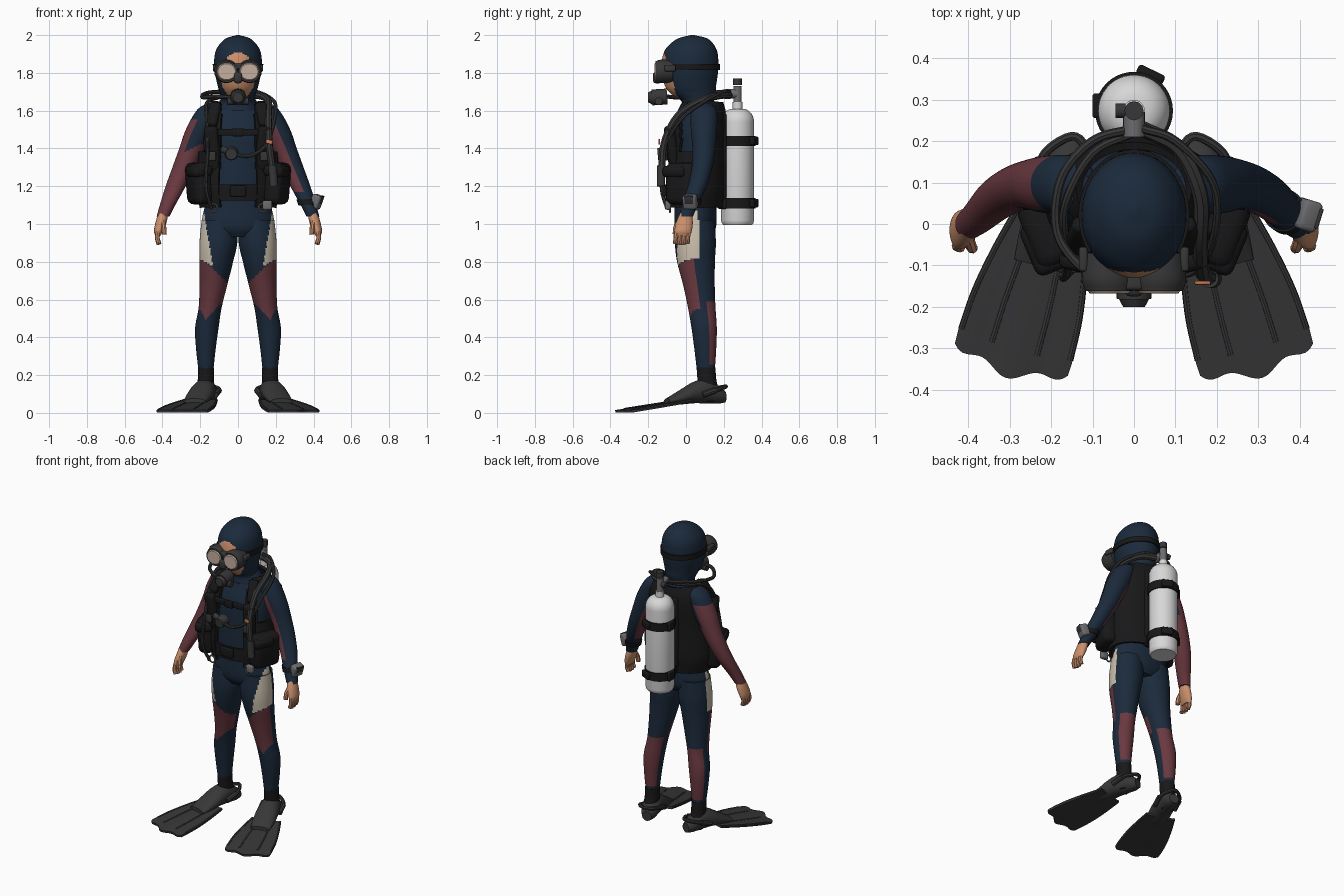
import bpy, bmesh, math
from mathutils import Vector, Matrix
if "Cube" in bpy.data.objects:
    bpy.data.objects.remove(bpy.data.objects["Cube"])

def material(name, *rgb):
    m = bpy.data.materials.new(name)
    m.use_nodes = True
    m.diffuse_color = (*rgb, 1)
    node = next(n for n in m.node_tree.nodes if n.type == 'BSDF_PRINCIPLED')
    node.inputs["Base Color"].default_value = (*rgb, 1)
    return m

navy = material("navy neoprene", .011, .023, .044)
maroon = material("maroon neoprene", .14, .04, .05)
cream = material("cream panel", .6, .53, .42)
skin = material("skin", .6, .28, .15)
black = material("black fabric", .009, .009, .01)
rubber = material("dark grey rubber", .038, .038, .04)
steel = material("grey metal", .15, .15, .16)
white = material("white tank paint", .68, .68, .68)
glass = material("mask glass", .56, .43, .35)
orange = material("orange tag", .6, .2, .1)

def add_object(name, data, mats, mirror):
    for m in mats:
        data.materials.append(m)
    ob = bpy.data.objects.new(name, data)
    bpy.context.collection.objects.link(ob)
    if mirror:
        ob.modifiers.new("mirror", 'MIRROR')
    made.append(ob)
    return ob

def finish(name, bm, mats, mirror=False, rule=None, matrix=Matrix()):
    """Turn a bmesh into an object, colouring its faces by rule(centre, normal)."""
    bm.transform(matrix)
    bmesh.ops.recalc_face_normals(bm, faces=bm.faces)
    for f in bm.faces if rule else ():
        f.material_index = rule(f.calc_center_median(), f.normal)
    me = bpy.data.meshes.new(name)
    bm.to_mesh(me)
    return add_object(name, me, mats, mirror)

def thicken(ob, t, offset=1):
    mod = ob.modifiers.new("thickness", 'SOLIDIFY')
    mod.thickness, mod.offset = t, offset

def smooth(pts, n):
    """Smooth path through points of any dimension."""
    p = [Vector(q) for q in pts]
    p = [p[0] * 2 - p[1]] + p + [p[-1] * 2 - p[-2]]
    out = []
    for a, b, c, d in zip(p, p[1:], p[2:], p[3:]):
        for t in (i / n for i in range(n)):
            out.append(b + (c - a) * (t / 2) + (a * 2 - b * 5 + c * 4 - d) * (t * t / 2)
                       + (b * 3 - a - c * 3 + d) * (t ** 3 / 2))
    return out + [p[-2]]

def loft(name, rings, mats, n=6, seg=40, caps=True, along='z', keep=lambda c: True, **kw):
    """Skin over ellipses given as x, y, z, half width, half depth."""
    bm, rows = bmesh.new(), []
    turns = [(math.cos(k * math.tau / seg), math.sin(k * math.tau / seg)) for k in range(seg)]
    for x, y, z, a, b in smooth(rings, n):
        rows.append([bm.verts.new((x + a * c, y + b * s, z) if along == 'z' else (x + a * c, y, z + b * s))
                     for c, s in turns])
    for lo, hi in zip(rows, rows[1:]):
        for k in range(seg):
            bm.faces.new((lo[k - 1], lo[k], hi[k], hi[k - 1]))
    for row in (rows[0], rows[-1]) if caps else ():
        bm.faces.new(row)
    bmesh.ops.delete(bm, geom=[f for f in bm.faces if not keep(f.calc_center_median())], context='FACES')
    return finish(name, bm, mats, **kw)

def box(name, loc, size, mat, bevel=.01, rot=(0, 0, 0), mirror=False):
    bm = bmesh.new()
    bmesh.ops.create_cube(bm, size=1)
    turn = Matrix.Rotation(rot[2], 4, 'Z') @ Matrix.Rotation(rot[1], 4, 'Y') @ Matrix.Rotation(rot[0], 4, 'X')
    bm.transform(Matrix.Translation(loc) @ turn @ Matrix.Diagonal((*size, 1)))
    bmesh.ops.bevel(bm, geom=bm.edges[:], offset=bevel, segments=3, profile=.5, affect='EDGES')
    finish(name, bm, [mat], mirror)

def rod(name, a, b, r, mat, r2=None, seg=24):
    a, b = Vector(a), Vector(b)
    bm = bmesh.new()
    bmesh.ops.create_cone(bm, cap_ends=True, segments=seg, radius1=r, radius2=r2 or r, depth=(b - a).length)
    turn = (b - a).to_track_quat('Z', 'Y').to_matrix().to_4x4()
    finish(name, bm, [mat], matrix=Matrix.Translation((a + b) / 2) @ turn)

def tube(name, pts, r, mat, mirror=False, matrix=Matrix(), closed=False):
    cu = bpy.data.curves.new(name, 'CURVE')
    cu.dimensions, cu.bevel_depth, cu.bevel_resolution, cu.use_fill_caps = '3D', r, 2, True
    path = smooth(pts, 6)
    sp = cu.splines.new('POLY')
    sp.points.add(len(path) - 1)
    sp.use_cyclic_u = closed
    for p, q in zip(sp.points, path):
        p.co = (*(matrix @ q), 1)
    add_object(name, cu, [mat], mirror)

made = []

# Wetsuit torso and legs, with cream hips and maroon knees and calves
def suit_rule(c, n):
    if c.z > .765 + .05 * abs(n.x):
        return 1 if abs(c.x) > .14 + .17 * (c.z - .82) and n.y < .15 and c.z < 1.09 else 0
    if n.y < -.08 and .49 + .08 * abs(n.x - .2) < c.z < .75 + .065 * n.x:
        return 2
    return 2 if n.y > .36 and .26 < c.z < .59 else 0

loft("wetsuit_torso", [(0, .05, .93, .1, .08), (0, .05, .97, .17, .105), (0, .05, 1.02, .19, .112),
     (0, .05, 1.1, .175, .11), (0, .05, 1.2, .165, .11), (0, .06, 1.35, .175, .12), (0, .065, 1.48, .185, .12),
     (0, .075, 1.57, .17, .1), (0, .075, 1.62, .12, .085), (0, .07, 1.67, .085, .075)],
     [navy, cream], seg=64, rule=suit_rule)
loft("wetsuit_legs", [(.098, .052, 1.02, .095, .1), (.104, .05, .9, .1, .108), (.115, .053, .8, .089, .1),
     (.13, .068, .68, .074, .084), (.147, .083, .56, .061, .073), (.165, .096, .45, .062, .067),
     (.17, .102, .34, .052, .058), (.17, .105, .23, .04, .048)],
     [navy, cream, maroon], n=12, seg=64, rule=suit_rule, mirror=True)

# Arms: the left has a maroon inner panel, the right a maroon forearm
for side, s in (("left", 1), ("right", -1)):
    def arm_rule(c, n):
        inner = -n.x * s - .3 * n.y > .2 and c.z < 1.55
        return 1 if inner and c.z > 1.17 or s < 0 and c.z < 1.4 - .04 * n.x else 0
    loft(side + "_arm", [(.135, .09, 1.64, .03, .035), (.155, .095, 1.6, .065, .068), (.2, .095, 1.5, .076, .07),
         (.245, .095, 1.4, .066, .061), (.287, .085, 1.3, .06, .055), (.33, .06, 1.2, .053, .05),
         (.373, .02, 1.1, .041, .042), (.397, 0, 1.04, .034, .037)],
         [navy, maroon], n=10, seg=48, rule=arm_rule, matrix=Matrix.Diagonal((s, 1, 1, 1)))

# Hands
loft("palms", [(.395, 0, 1.06, .027, .03), (.407, -.008, 1.01, .029, .044), (.42, -.015, .965, .025, .046),
     (.424, -.017, .94, .015, .04)], [skin], mirror=True)
for k in range(4):
    y = .013 - .021 * k
    tube("finger", [(.423, y, .96), (.427, y - .004, .925), (.418, y - .006, .897 - .006 * (k in (1, 2)))],
         .0125, skin, mirror=True)
tube("thumb", [(.4, -.03, 1.02), (.393, -.053, .985), (.39, -.058, .945)], .0135, skin, mirror=True)

# Hooded head with open face
def face_rule(c, n):
    return 1 if c.y < .02 and (c.x / .09) ** 2 + ((c.z - 1.785) / .126) ** 2 < 1 else 0

loft("hooded_head", [(0, .065, 1.6, .11, .09), (0, .06, 1.65, .09, .085), (0, .038, 1.69, .095, .118),
     (0, .024, 1.73, .107, .135), (0, .02, 1.8, .122, .149), (0, .022, 1.87, .126, .149), (0, .027, 1.93, .112, .132),
     (0, .035, 1.98, .068, .082), (0, .035, 2.0, .008, .01)], [navy, skin], n=8, seg=64, rule=face_rule)

# Diving mask
loft("mask_frame", [(.06, -.07, 1.808, .06, .058), (.062, -.13, 1.808, .064, .062), (.06, -.162, 1.806, .058, .056)],
     [rubber], along='y', mirror=True)
loft("mask_lens", [(.06, -.16, 1.806, .053, .049), (.06, -.168, 1.806, .046, .042)], [glass], n=1, along='y', mirror=True)
box("mask_bridge", (0, -.135, 1.835), (.05, .05, .03), rubber, .01)
box("mask_nose_pocket", (0, -.15, 1.775), (.046, .05, .06), rubber, .015)
box("mask_clip", (.122, -.085, 1.825), (.022, .06, .035), rubber, .008, mirror=True)
thicken(loft("mask_strap", [(0, .022, 1.815, .124, .15), (0, .022, 1.848, .126, .15)], [black], n=2, caps=False,
             keep=lambda c: c.y > -.07), .008)

# Breathing regulator
rod("regulator_body", (0, -.1, 1.675), (0, -.18, 1.67), .042, rubber)
rod("regulator_cover", (0, -.178, 1.67), (0, -.2, 1.67), .038, rubber, .026)
rod("regulator_exhaust", (-.055, -.145, 1.65), (.055, -.145, 1.65), .02, rubber)

# Buoyancy vest with open front and arm holes
def vest_keep(c):
    front_gap = c.y < .05 and abs(c.x) < .088
    arm_hole = abs(c.x) > .12 and 1.38 < c.z < 1.6 and -.02 < c.y < .095
    return not front_gap and not arm_hole

thicken(loft("vest", [(0, .05, 1.09, .185, .135), (0, .05, 1.18, .205, .145), (0, .05, 1.28, .2, .145),
        (0, .055, 1.4, .188, .14), (0, .068, 1.5, .185, .13), (0, .08, 1.58, .172, .115),
        (0, .085, 1.64, .125, .095)], [black], seg=64, caps=False, keep=vest_keep), .018)
thicken(loft("waist_belt", [(0, .05, 1.125, .19, .145), (0, .05, 1.21, .19, .147)], [black], caps=False), .014)
box("vest_pocket", (.208, -.015, 1.215), (.1, .18, .22), black, .035, (0, .08, -.35), mirror=True)
box("pocket_flap", (.205, -.05, 1.28), (.11, .13, .06), black, .022, (0, .08, -.4), mirror=True)
box("chest_pad", (.135, -.075, 1.4), (.075, .05, .24), black, .02, (.15, .05, .25), mirror=True)
box("shoulder_strap", (.13, -.03, 1.58), (.06, .04, .14), black, .015, (-.5, -.1, .2), mirror=True)
box("backplate", (0, .195, 1.36), (.17, .04, .46), black, .018)
box("chest_strap", (0, -.085, 1.485), (.25, .02, .035), black, .006)
box("chest_buckle", (0, -.098, 1.485), (.06, .014, .042), black, .005)
box("belt_buckle", (0, -.115, 1.175), (.085, .02, .06), black, .006)
box("strap_buckle", (.14, -.108, 1.36), (.045, .018, .05), rubber, .005, mirror=True)
ring = [(math.cos(k * math.tau / 8) * .02 + .13, -.085, math.sin(k * math.tau / 8) * .022 + 1.085) for k in range(8)]
tube("belt_ring", ring, .005, steel, mirror=True, closed=True)
box("console_gauge", (.155, -.095, 1.1), (.05, .03, .05), steel, .01)
box("warning_tag", (.165, -.142, 1.435), (.035, .009, .022), orange, .003, (0, .3, 0))

# Air tank, bands and valve
dome = [(1.54 + .07 * math.sin(a), .026 + .061 * math.cos(a)) for a in (k * math.pi / 16 for k in range(9))]
loft("air_tank", [(0, .273, z, r, r) for z, r in [(.995, .076), (1.005, .084), (1.02, .087)] + dome + [(1.645, .026)]],
     [white], n=1, seg=48)
for z in (1.11, 1.44):
    rod("tank_band", (0, .273, z - .027), (0, .273, z + .027), .094, black, seg=40)
    box("band_buckle", (.04, .36, z), (.07, .025, .045), black, .008, (0, 0, -.45))
    box("band_side_clip", (-.088, .285, z), (.025, .06, .06), black, .008)
    box("band_mount", (0, .195, z), (.14, .06, .06), black, .012)
rod("valve_stem", (0, .273, 1.62), (0, .273, 1.73), .022, steel)
rod("valve_knob", (0, .273, 1.735), (0, .273, 1.77), .023, rubber, seg=12)
rod("valve_side_knob", (-.02, .273, 1.69), (-.045, .273, 1.69), .018, rubber, seg=12)
rod("first_stage", (0, .27, 1.69), (0, .21, 1.69), .026, steel)

# Hoses
tube("regulator_hose", [(0, .23, 1.69), (-.1, .2, 1.7), (-.175, .11, 1.69), (-.185, -.02, 1.67), (-.12, -.11, 1.675),
     (-.03, -.15, 1.67)], .011, rubber)
tube("gauge_hose", [(0, .22, 1.68), (-.1, .17, 1.67), (-.165, .05, 1.64), (-.165, -.05, 1.55), (-.16, -.11, 1.4),
     (-.17, -.13, 1.2), (-.14, -.1, 1.08)], .01, rubber)
tube("inflator_hose", [(.02, .23, 1.68), (.11, .18, 1.68), (.16, .07, 1.65), (.16, -.045, 1.57), (.165, -.115, 1.43),
     (.185, -.13, 1.27)], .019, rubber)
rod("inflator_handle", (.182, -.132, 1.31), (.19, -.132, 1.2), .022, rubber)
tube("spare_hose", [(.02, .23, 1.7), (.1, .2, 1.7), (.19, .1, 1.65), (.195, -.02, 1.56), (.15, -.11, 1.42),
     (.06, -.125, 1.36), (-.02, -.13, 1.37)], .01, rubber)
rod("spare_regulator", (-.035, -.095, 1.375), (-.035, -.15, 1.37), .038, rubber, .03)
rod("spare_mouthpiece", (-.035, -.12, 1.375), (-.09, -.12, 1.4), .018, rubber)

# Dive computer on the left wrist
thicken(loft("wrist_band", [(.369, .025, 1.1, .043, .045), (.36, .033, 1.13, .045, .046)], [black], n=2, caps=False), .006)
box("wrist_computer", (.415, .022, 1.118), (.05, .075, .075), steel, .012, (0, .35, -.3))
box("wrist_screen", (.44, .015, 1.128), (.009, .05, .045), rubber, .003, (0, .35, -.3))

# Boots and fins, built pointing forward and then turned outward
foot = Matrix.Translation((.17, .11, 0)) @ Matrix.Rotation(.28, 4, 'Z')
loft("boots", [(.17, .115, .06, .035, .045), (.17, .115, .12, .044, .055), (.17, .11, .18, .043, .05),
     (.17, .106, .24, .043, .05)], [black], mirror=True)
loft("fin_foot_pocket", [(0, .1, .085, .03, .03), (0, .06, .097, .048, .048), (0, 0, .115, .058, .065),
     (0, -.07, .108, .066, .057), (0, -.14, .085, .068, .04), (0, -.22, .06, .06, .016)],
     [rubber], along='y', matrix=foot, mirror=True)

def blade(u, t, lift=0):
    reach = .385 * (1 - .12 * u ** 4) + .015 * math.cos(math.tau * u)
    return u * (.09 + .052 * math.sin(t * 1.8)), -.1 - t * reach, .064 - .056 * t + lift

bm = bmesh.new()
grid = [[bm.verts.new(blade(j / 12 - 1, i / 12)) for j in range(25)] for i in range(13)]
for lo, hi in zip(grid, grid[1:]):
    for j in range(24):
        bm.faces.new((lo[j], lo[j + 1], hi[j + 1], hi[j]))
thicken(finish("fin_blade", bm, [rubber], True, matrix=foot), .014, 0)
for u in (-.96, -.4, .4, .96):
    tube("fin_rib", [blade(u, t, .003) for t in (0, .3, .6, .88)], .008, rubber, True, foot)
tube("fin_heel_strap", [(-.062, -.02, .1), (-.058, .05, .125), (0, .105, .14), (.058, .05, .125), (.062, -.02, .1)],
     .011, rubber, True, foot)
for x in (-.064, .064):
    tube("fin_buckle", [(x, -.04, .095), (x, 0, .11), (x, .03, .12)], .016, rubber, True, foot)

# Solid meshes with smooth shading and crisp edges
bpy.ops.object.select_all(action='DESELECT')
for ob in made:
    ob.select_set(True)
bpy.context.view_layer.objects.active = made[0]
bpy.ops.object.convert(target='MESH')
bpy.ops.object.shade_smooth_by_angle(angle=math.radians(40))
